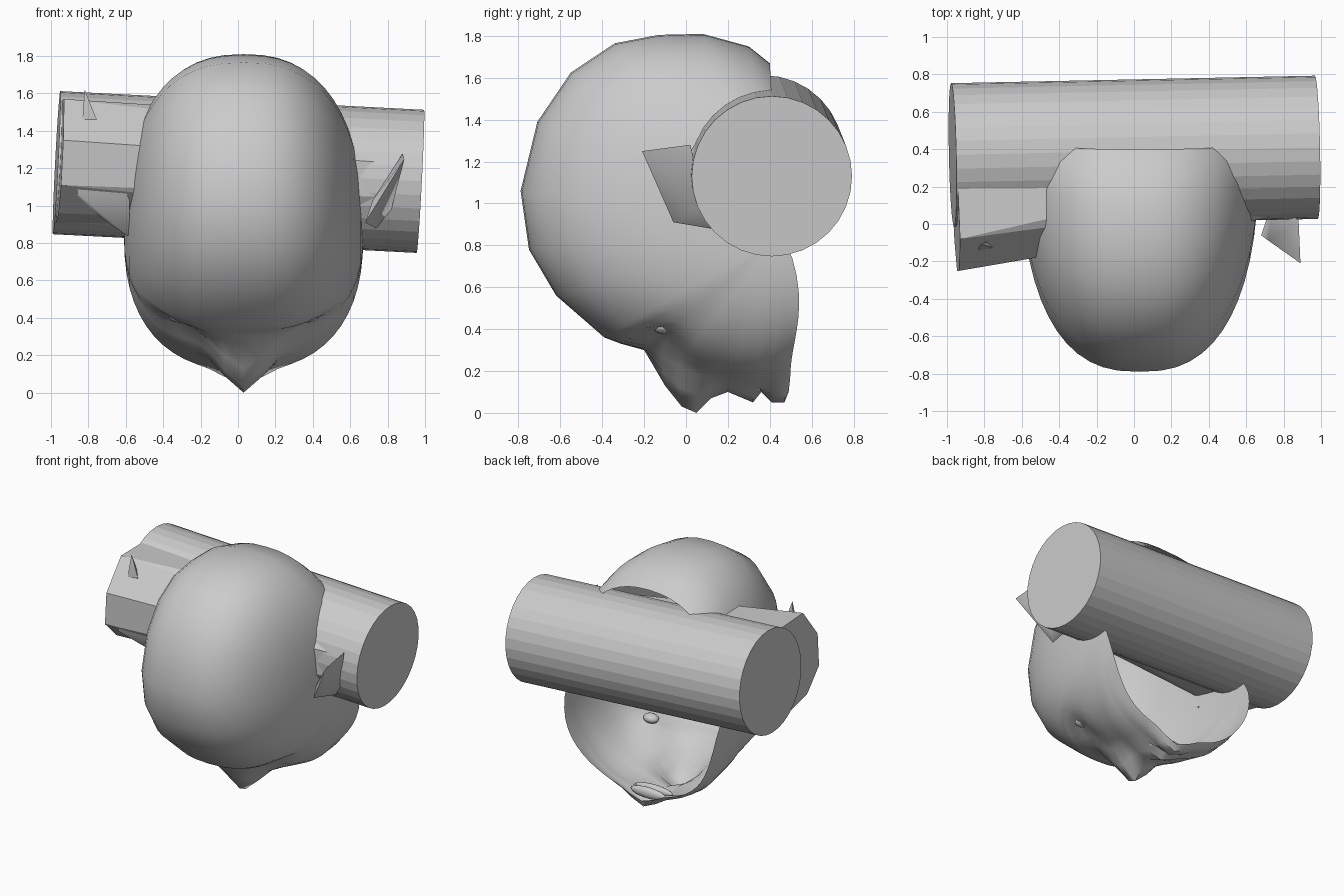
import bpy, bmesh, math
from mathutils import Vector

if "Cube" in bpy.data.objects:
    bpy.data.objects.remove(bpy.data.objects["Cube"])


def make(name, verts, faces=None, smooth=None):
    """Mesh object from faces, or the convex hull of the points."""
    bm = bmesh.new()
    vs = [bm.verts.new(v) for v in verts]
    if faces is None:
        res = bmesh.ops.convex_hull(bm, input=vs)
        junk = {g for g in res["geom_interior"] + res["geom_unused"]
                if isinstance(g, bmesh.types.BMVert)}
        bmesh.ops.delete(bm, geom=list(junk), context='VERTS')
    else:
        for f in faces:
            bm.faces.new([vs[i] for i in f])
        bmesh.ops.remove_doubles(bm, verts=bm.verts, dist=0.0005)
    bmesh.ops.recalc_face_normals(bm, faces=bm.faces)
    me = bpy.data.meshes.new(name)
    bm.to_mesh(me)
    bm.free()
    ob = bpy.data.objects.new(name, me)
    bpy.context.collection.objects.link(ob)
    if smooth:
        bpy.ops.object.select_all(action='DESELECT')
        ob.select_set(True)
        bpy.context.view_layer.objects.active = ob
        bpy.ops.object.shade_smooth_by_angle(angle=math.radians(smooth))
    return ob


# Head: open-backed shell, swept around a left-right axis at the hub
HUB_Y, HUB_Z, HALF_W, SHIFT = 0.45, 0.85, 0.64, 0.03
skull = [(.40, 1.67), (.30, 1.75), (.08, 1.81), (-.13, 1.805), (-.34, 1.765),
         (-.55, 1.625), (-.71, 1.39), (-.79, 1.06), (-.75, .78), (-.62, .56),
         (-.39, .36), (-.31, .33), (-.20, .30)]
# midline (nose, lips, chin) and the cheek line beside it
middle = [(-.10, .13), (-.02, .03), (.05, 0), (.12, .07), (.20, .10),
          (.32, .05), (.36, .10), (.41, .05), (.47, .05), (.49, .10)]
cheek = [(-.13, .26), (-.05, .22), (.04, .19), (.12, .17), (.20, .15),
         (.32, .12), (.36, .13), (.41, .13), (.47, .14), (.50, .17)]
N = 28
verts, faces = [], []
rows = list(zip(skull + middle, skull + cheek))
for i, (mid, base) in enumerate(rows):
    # rounder over the crown, fuller at the forehead
    power = 2.3 + 0.25 * min(i / 6, 1) - (0.15 if i > 12 else 0)
    for j in range(N + 1):
        t = math.pi * (j / N - 0.5)
        s, c = math.sin(t), max(math.cos(t), 0)
        x = math.copysign(abs(s) ** (2 / power), s) * HALF_W
        k = c ** (2 / power)
        w = math.exp(-(abs(x) / 0.13) ** 2.2)
        y = base[0] + (mid[0] - base[0]) * w
        z = base[1] + (mid[1] - base[1]) * w
        y, z = HUB_Y + (y - HUB_Y) * k, HUB_Z + (z - HUB_Z) * k
        # eye sockets under the brow
        dent = math.exp(-((abs(x) - .32) / .13) ** 2 - ((y + .10) / .09) ** 2) if z < .5 else 0
        z += 0.06 * dent
        # jaw corners reach further back
        if i == len(rows) - 1:
            y += 0.15 * c ** 0.5 * s ** 4
        verts.append((x + SHIFT, y, z))
for i in range(len(rows) - 1):
    for j in range(N):
        a = i * (N + 1) + j
        if j == 0:
            faces.append((a, a + 1, a + N + 2))
        elif j == N - 1:
            faces.append((a, a + 1, a + N + 1))
        else:
            faces.append((a, a + 1, a + N + 2, a + N + 1))
make("head_shell", verts, faces, smooth=50)


def blob(name, loc, size):
    bpy.ops.mesh.primitive_uv_sphere_add(segments=12, ring_count=8, location=loc)
    ob = bpy.context.object
    ob.name = name
    ob.scale = size
    bpy.ops.object.shade_smooth()
    return ob


# Eyes and lips
for side in (-1, 1):
    blob("eye", (SHIFT + side * .34, -.11, .41), (.06, .045, .035))
blob("upper_lip", (SHIFT, .34, .13), (.16, .03, .035))
blob("lower_lip", (SHIFT, .41, .13), (.15, .03, .04))

# Ears
make("right_ear", [(.89, -.21, 1.25), (.88, .02, 1.28), (.74, .12, .88),
                   (.68, -.06, .91), (.72, -.09, 1.03), (.82, .06, .98)], smooth=60)
make("left_ear", [(-.82, -.11, 1.62), (-.86, -.22, 1.07), (-.85, -.1, 1.02),
                  (-.58, 0, .83), (-.58, -.17, 1.03)], smooth=60)

# Large roller behind the head
left, right = Vector((-.97, .37, 1.23)), Vector((.975, .41, 1.13))
axis = right - left
bpy.ops.mesh.primitive_cylinder_add(vertices=32, radius=.383, depth=axis.length,
                                    location=(left + right) / 2)
roller = bpy.context.object
roller.name = "roller"
roller.rotation_euler = axis.to_track_quat('Z', 'Y').to_euler()

# Forward bulge of the roller, widening towards the left end
bulge_left = [(.35, 1.56), (-.08, 1.57), (-.25, 1.35), (-.25, 1.11), (-.09, .96), (.2, .90)]
bulge_right = [(.35, 1.45), (.17, 1.36), (.07, 1.22), (.07, 1.04), (.14, .92), (.3, .85)]
pts = [(-.965 - (y - .37) * .04 + (z - 1.23) * .05, y, z) for y, z in bulge_left]
pts += [(.94, y, z) for y, z in bulge_right]
make("roller_bulge", pts)
